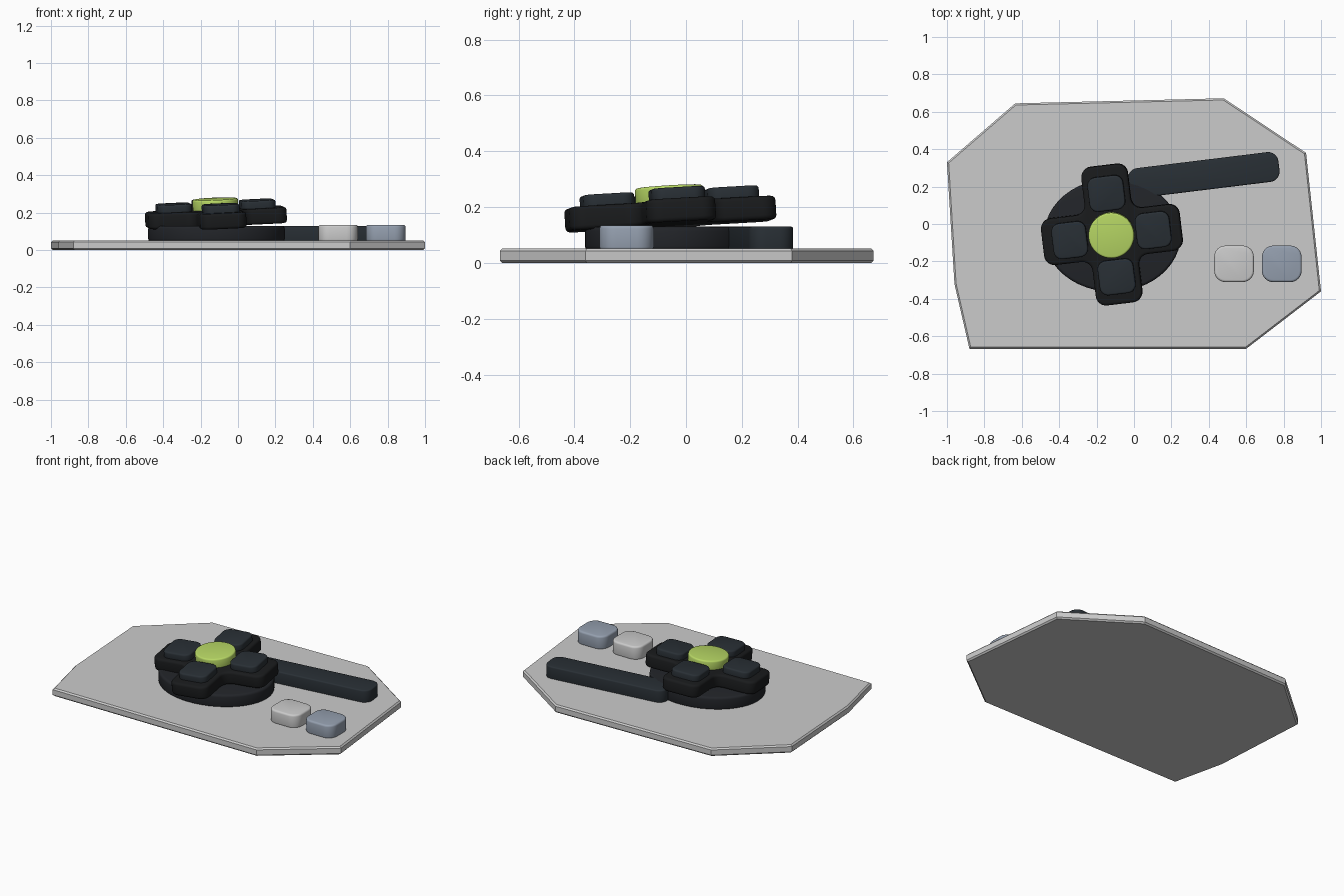
import bpy, bmesh
from math import radians, cos, sin, pi
from mathutils import Matrix, Vector

if "Cube" in bpy.data.objects:
    bpy.data.objects.remove(bpy.data.objects["Cube"])


def material(name, rgb):
    m = bpy.data.materials.new(name)
    m.diffuse_color = (*rgb, 1)
    m.use_nodes = True
    m.node_tree.nodes["Principled BSDF"].inputs["Base Color"].default_value = m.diffuse_color
    return m


PALE = material("pale_grey", (0.62, 0.61, 0.64))
BLUE = material("blue_grey", (0.30, 0.35, 0.43))
DARK = material("charcoal", (0.022, 0.029, 0.036))
BASE = material("dark_base", (0.016, 0.018, 0.022))
BLACK = material("near_black", (0.010, 0.011, 0.012))
LIME = material("lime", (0.48, 0.69, 0.13))


def rounded(points, radius, steps=6):
    """Round the right-angled corners of an outline (convex or concave)."""
    out = []
    for i, p in enumerate(points):
        p = Vector(p)
        a = (Vector(points[i - 1]) - p).normalized()
        b = (Vector(points[(i + 1) % len(points)]) - p).normalized()
        c = p + radius * (a + b)
        for k in range(steps + 1):
            t = pi / 2 * k / steps
            out.append(c - radius * (b * cos(t) + a * sin(t)))
    return out


def rect(w, h, radius):
    x, y = w / 2, h / 2
    return rounded([(-x, -y), (x, -y), (x, y), (-x, y)], radius)


def ellipse(rx, ry, n=48):
    return [(rx * cos(2 * pi * i / n), ry * sin(2 * pi * i / n)) for i in range(n)]


def slab(name, outline, z0, z1, bevel, mat, matrix=Matrix(), segments=3, smooth=True):
    """Extrude an outline from z0 to z1 and bevel its rims."""
    bm = bmesh.new()
    face = bm.faces.new([bm.verts.new((p[0], p[1], z0)) for p in outline])
    ext = bmesh.ops.extrude_face_region(bm, geom=[face], use_keep_orig=True)
    for v in ext["geom"]:
        if isinstance(v, bmesh.types.BMVert):
            v.co.z = z1
    bmesh.ops.recalc_face_normals(bm, faces=bm.faces)
    rims = [e for e in bm.edges if abs(e.verts[0].co.z - e.verts[1].co.z) < 1e-6]
    bmesh.ops.bevel(bm, geom=rims, offset=bevel, segments=segments,
                    profile=0.5, affect='EDGES')
    me = bpy.data.meshes.new(name)
    bm.to_mesh(me)
    bm.free()
    me.materials.append(mat)
    ob = bpy.data.objects.new(name, me)
    bpy.context.collection.objects.link(ob)
    ob.matrix_world = matrix
    if smooth:
        bpy.ops.object.select_all(action='DESELECT')
        bpy.context.view_layer.objects.active = ob
        ob.select_set(True)
        bpy.ops.object.shade_smooth_by_angle(angle=radians(35))
    return ob


def at(x, y, z=0, turn=0):
    return Matrix.Translation((x, y, z)) @ Matrix.Rotation(radians(turn), 4, 'Z')


# Irregular faceted plate
plate = [(-1, 0.33), (-0.96, -0.32), (-0.88, -0.667), (0.6, -0.667),
         (1, -0.36), (0.92, 0.38), (0.48, 0.672), (-0.635, 0.645)]
slab("plate", plate, 0, 0.052, 0.009, PALE, segments=1, smooth=False)

# Oval base and side bar
slab("oval_base", ellipse(0.365, 0.302), 0.045, 0.13, 0.015, BASE, at(-0.115, -0.06))
slab("side_bar", rect(0.81, 0.16, 0.055), 0.045, 0.13, 0.008, DARK, at(0.373, 0.262, 0, 7))

# Two small keys
for name, x, mat in (("pale_key", 0.535, PALE), ("blue_key", 0.79, BLUE)):
    slab(name, rect(0.212, 0.195, 0.06), 0.045, 0.135, 0.012, mat, at(x, -0.213))

# Tilted cross pad
tilt = (Matrix.Translation((-0.118, -0.056, 0.175))
        @ Matrix.Rotation(radians(3.5), 4, 'X')
        @ Matrix.Rotation(radians(-2.3), 4, 'Y')
        @ Matrix.Rotation(radians(7), 4, 'Z'))
L, W = 0.373, 0.125
cross = []
for i in range(4):
    r = Matrix.Rotation(i * pi / 2, 2)
    cross += [r @ Vector(p) for p in ((L, -W), (L, W), (W, W))]
slab("cross_pad", rounded(cross, 0.055), -0.042, 0.042, 0.015, BLACK, tilt)

# Arm caps and centre button
for i, side in enumerate(("right", "back", "left", "front")):
    m = tilt @ Matrix.Rotation(i * pi / 2, 4, 'Z') @ Matrix.Translation((0.225, 0, 0))
    slab("cap_" + side, rect(0.185, 0.192, 0.045), 0.03, 0.083, 0.01, DARK, m)
slab("centre_button", ellipse(0.122, 0.122), 0.03, 0.099, 0.01, LIME, tilt)
